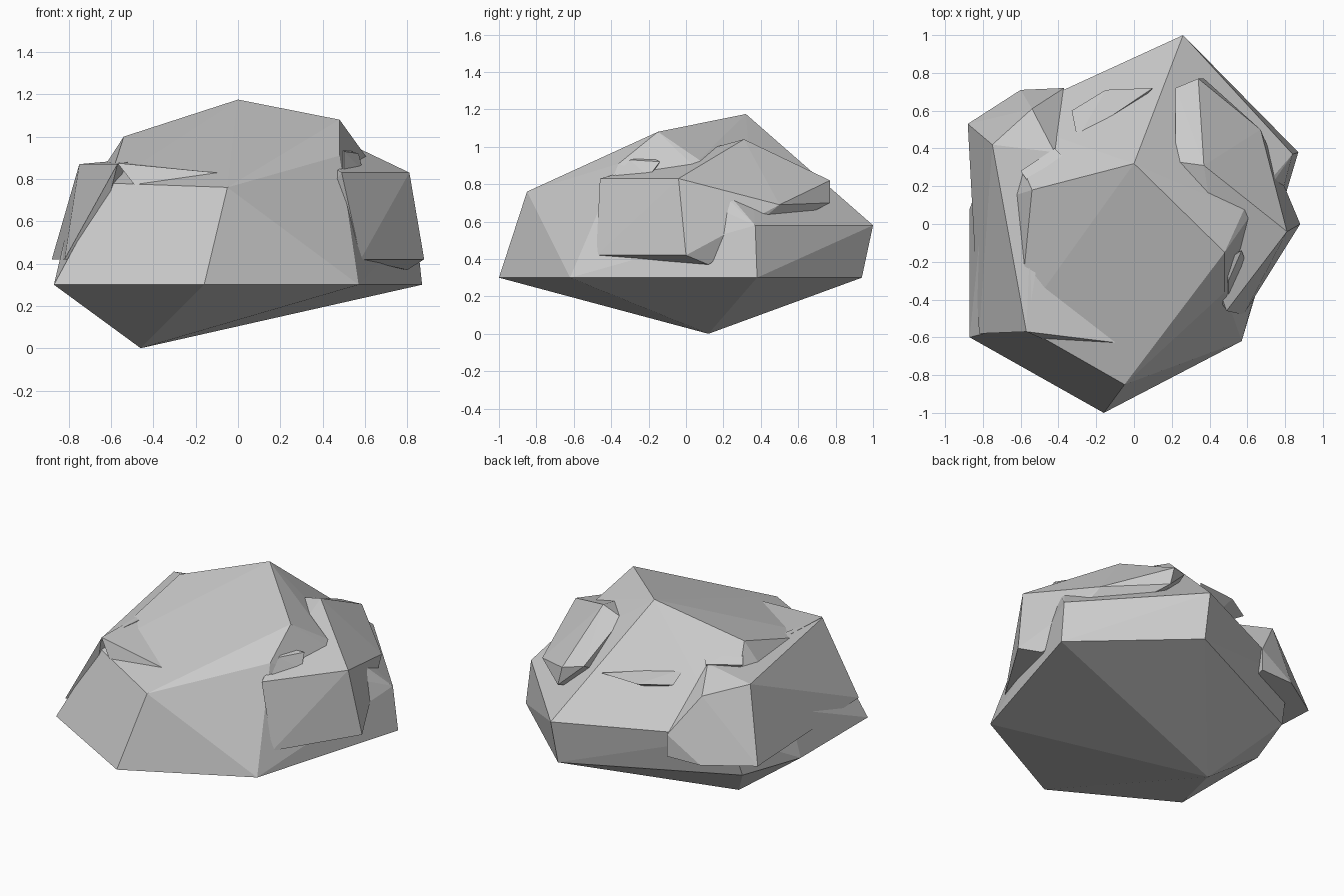
import bpy, bmesh
from math import radians


def boulder(name, pts):
    """Flat-shaded angular stone: the convex hull of a few corner points."""
    me = bpy.data.meshes.new(name)
    bm = bmesh.new()
    for p in pts:
        bm.verts.new(p)
    res = bmesh.ops.convex_hull(bm, input=bm.verts[:])
    junk = {g for g in res["geom_interior"] + res["geom_unused"]
            if isinstance(g, bmesh.types.BMVert)}
    bmesh.ops.delete(bm, geom=list(junk), context='VERTS')
    bmesh.ops.dissolve_limit(bm, angle_limit=radians(1),
                             verts=bm.verts[:], edges=bm.edges[:])
    bmesh.ops.recalc_face_normals(bm, faces=bm.faces[:])
    bm.to_mesh(me)
    bm.free()
    ob = bpy.data.objects.new(name, me)
    bpy.context.collection.objects.link(ob)
    return ob


# Main rock: shallow pointed underside, widest ring, shoulder ring, crest
base_ring = [(x, y, 0.3) for x, y in (
    (-0.16, -1), (0.57, -0.62), (0.87, 0.38), (0.25, 0.94),
    (-0.73, 0.47), (-0.87, 0.08), (-0.87, -0.6))]
boulder("main_rock", base_ring + [
    (-0.46, 0.12, 0),
    (-0.05, -0.85, 0.76), (0.48, -0.36, 0.91), (0.84, 0.37, 0.58),
    (0.26, 1.0, 0.58), (-0.7, 0.56, 0.57), (-0.8, 0.1, 0.6),
    (-0.61, -0.53, 0.78),
    (0, 0.32, 1.175), (0.48, -0.15, 1.08), (-0.54, 0.18, 1.0),
    (0.58, 0.07, 0.93)])

# Right-hand rock with an overhanging lower edge
boulder("right_rock", [
    (0.58, -0.48, 0.42), (0.88, 0, 0.42), (0.49, -0.46, 0.83),
    (0.81, -0.04, 0.83), (0.37, 0.31, 1.04), (0.22, 0.33, 1.0),
    (0.34, 0.77, 0.82), (0.22, 0.72, 0.84),
    (0.37, 0.77, 0.7), (0.67, 0.5, 0.69), (0.8, 0.12, 0.37),
    (0.2, 0, 0.45)])

# Left-hand rock running along the side
boulder("left_rock", [
    (-0.88, 0.53, 0.42), (-0.6, 0.71, 0.42), (-0.37, 0.72, 0.56),
    (-0.37, 0.72, 0.42), (-0.75, 0.42, 0.87), (-0.54, 0.61, 0.81),
    (-0.42, 0.38, 0.9), (-0.82, -0.58, 0.42), (-0.68, -0.5, 0.42),
    (-0.57, -0.57, 0.87), (-0.64, -0.2, 0.87)])

# Thin ledge poking out at the front left
boulder("front_ledge", [
    (-0.57, -0.57, 0.875), (0, -0.64, 0.82), (-0.48, -0.61, 0.76),
    (-0.3, 0, 0.8), (-0.55, -0.1, 0.88)])

# Small chips caught between the larger rocks
boulder("back_chip", [
    (-0.6, 0.28, 0.9), (-0.53, 0.18, 0.97), (-0.3, 0.28, 0.98),
    (-0.42, 0.4, 0.9), (-0.4, 0.3, 0.7)])
boulder("right_chip", [
    (0.5, -0.38, 0.84), (0.59, -0.2, 0.84), (0.5, -0.3, 0.93),
    (0.57, -0.14, 0.92), (0.48, -0.2, 0.95), (0.4, -0.2, 0.8)])
boulder("rear_flake", [
    (-0.33, 0.6, 0.82), (-0.15, 0.71, 0.82), (0.1, 0.72, 0.83),
    (-0.3, 0.45, 0.86), (-0.1, 0.5, 0.7)])
